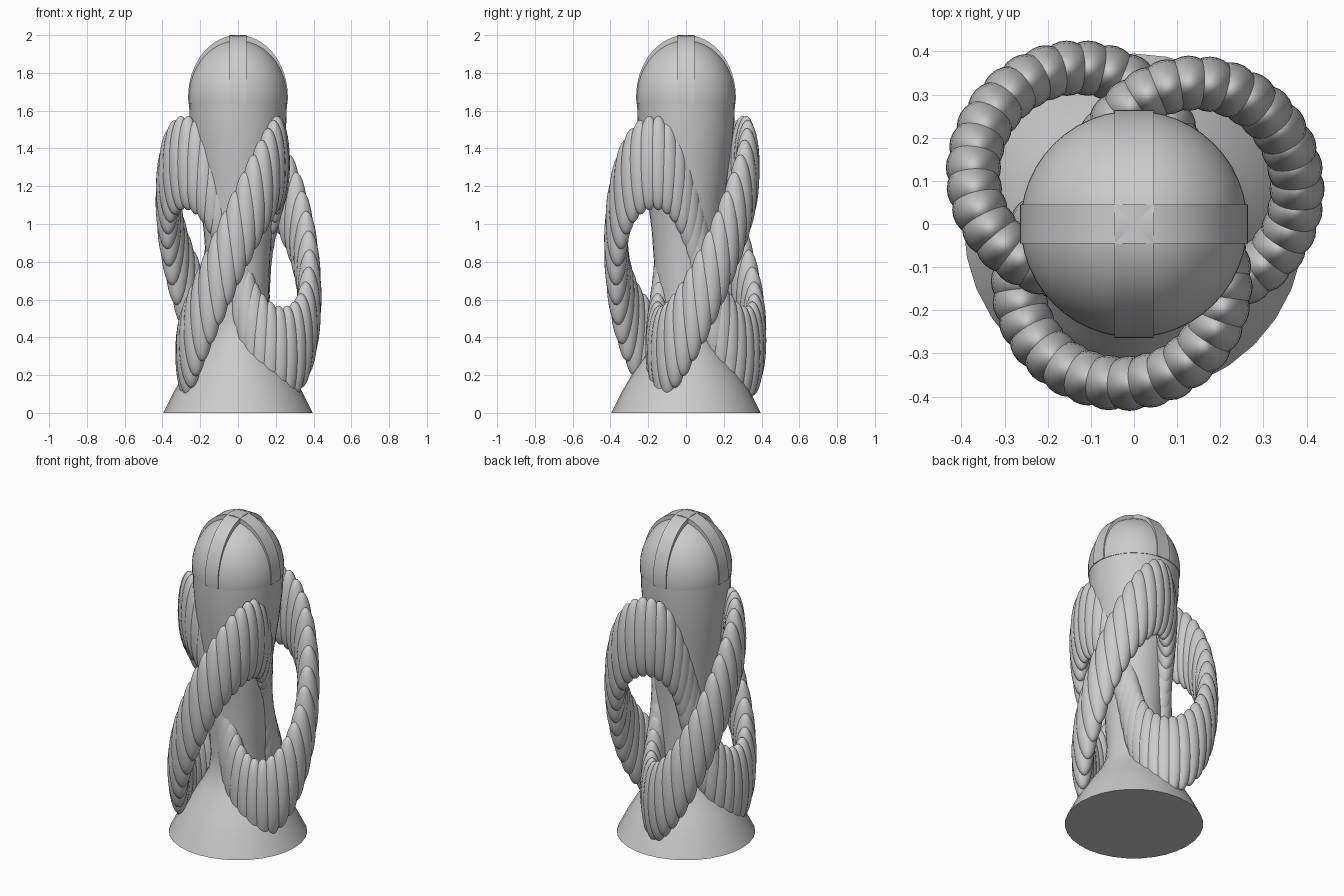
import bpy, bmesh, math
from mathutils import Matrix, Vector

if "Cube" in bpy.data.objects:
    bpy.data.objects.remove(bpy.data.objects["Cube"])

grey = bpy.data.materials.new("plain grey")
grey.use_nodes = True
grey.diffuse_color = (0.6, 0.6, 0.6, 1)
grey.node_tree.nodes["Principled BSDF"].inputs["Base Color"].default_value = grey.diffuse_color


def finish(name, bm, angle=30):
    """Turn a bmesh into a smooth-shaded object with the grey material."""
    bmesh.ops.recalc_face_normals(bm, faces=bm.faces)
    mesh = bpy.data.meshes.new(name)
    bm.to_mesh(mesh)
    bm.free()
    mesh.materials.append(grey)
    obj = bpy.data.objects.new(name, mesh)
    bpy.context.collection.objects.link(obj)
    bpy.ops.object.select_all(action='DESELECT')
    obj.select_set(True)
    bpy.context.view_layer.objects.active = obj
    bpy.ops.object.shade_smooth_by_angle(angle=math.radians(angle))
    return obj


def lathe(name, profile, steps=32):
    """Spin an (r, z) profile about the z axis and cap its ends."""
    bm = bmesh.new()
    verts = [bm.verts.new((r, 0, z)) for r, z in profile]
    edges = [bm.edges.new(pair) for pair in zip(verts, verts[1:])]
    bmesh.ops.spin(bm, geom=verts + edges, axis=(0, 0, 1), cent=(0, 0, 0),
                   angle=math.tau, steps=steps)
    bmesh.ops.remove_doubles(bm, verts=bm.verts, dist=0.0005)
    bmesh.ops.holes_fill(bm, edges=[e for e in bm.edges if e.is_boundary])
    return finish(name, bm)


def cut_below(bm, z):
    """Slice away everything below z and close the cut."""
    geom = bm.verts[:] + bm.edges[:] + bm.faces[:]
    res = bmesh.ops.bisect_plane(bm, geom=geom, plane_co=(0, 0, z),
                                 plane_no=(0, 0, -1), clear_outer=True)
    rim = [e for e in res["geom_cut"] if isinstance(e, bmesh.types.BMEdge)]
    bmesh.ops.holes_fill(bm, edges=rim)


def ellipsoid(bm, centre, size, u=24, v=16):
    mat = Matrix.Translation(centre) @ Matrix.Diagonal((*size, 1))
    bmesh.ops.create_uvsphere(bm, u_segments=u, v_segments=v, radius=1, matrix=mat)


# Flared base and tapering stem
lathe("base_and_stem", [(0.395, 0), (0.335, 0.12), (0.285, 0.205), (0.21, 0.31),
                        (0.165, 0.4), (0.155, 0.5), (0.163, 0.62), (0.168, 0.78),
                        (0.182, 0.97), (0.207, 1.16), (0.237, 1.36), (0.255, 1.52),
                        (0.259, 1.64)])

# Domed head
HEAD = Vector((0, 0, 1.67))
RIM = 1.635
bm = bmesh.new()
ellipsoid(bm, HEAD, (0.263, 0.263, 0.305), 48, 32)
cut_below(bm, RIM)
finish("head_dome", bm)

# Two raised bands, flat across their width, crossing over the head
for name, turn in (("band_side_to_side", 0), ("band_front_to_back", math.pi / 2)):
    bm = bmesh.new()
    mat = (Matrix.Translation(HEAD) @ Matrix.Rotation(turn, 4, 'Z')
           @ Matrix.Diagonal((0.264, 1, 0.33, 1)) @ Matrix.Rotation(math.pi / 2, 4, 'X'))
    bmesh.ops.create_cone(bm, cap_ends=True, segments=64, radius1=1, radius2=1,
                          depth=0.09, matrix=mat)
    cut_below(bm, RIM)
    finish(name, bm)

# Beaded trefoil knot winding around the stem
BEADS = 90
bm = bmesh.new()
for i in range(BEADS):
    phase = 3 * math.tau * i / BEADS
    r = 0.277 + 0.133 * math.cos(phase) - 0.014 * math.cos(2 * phase)
    a = math.radians(22.5) + phase * 2 / 3 - 0.08 * math.sin(phase)
    centre = (r * math.cos(a) - 0.007, r * math.sin(a) + 0.025,
              0.82 + 0.505 * math.sin(phase))
    ellipsoid(bm, centre, (0.064, 0.064, 0.25))
finish("beaded_knot", bm, 60)
